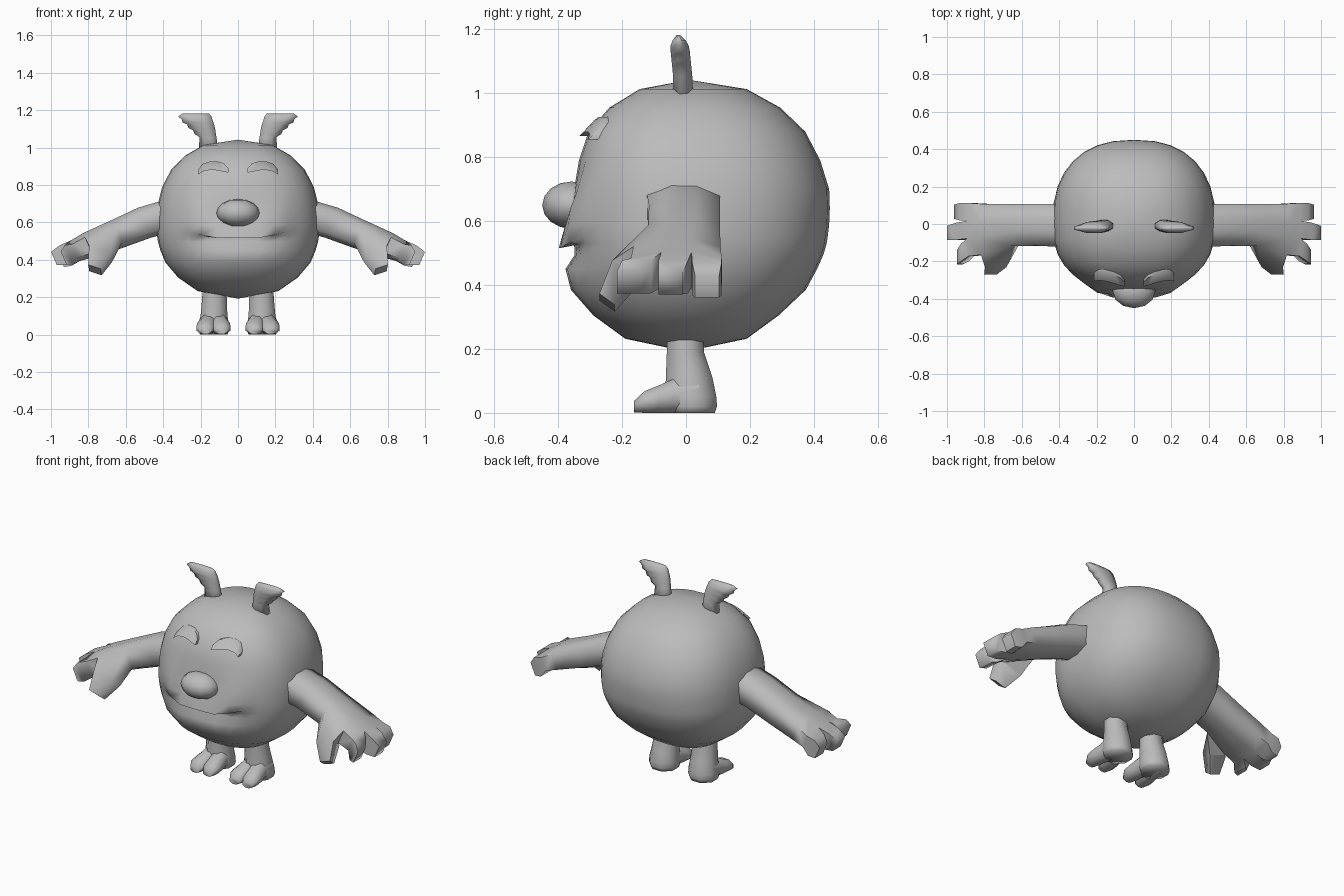
import bpy, bmesh, math
from mathutils import Vector

if "Cube" in bpy.data.objects:
    bpy.data.objects.remove(bpy.data.objects["Cube"])

GREY = bpy.data.materials.new("plain grey")
GREY.diffuse_color = (0.5, 0.5, 0.5, 1)
GREY.use_nodes = True
GREY.node_tree.nodes["Principled BSDF"].inputs["Base Color"].default_value = GREY.diffuse_color
E = 2.4  # roundness of the body cross-section (2 is an ellipse)


def finish(name, bm, mirror=False, angle=75):
    bmesh.ops.recalc_face_normals(bm, faces=bm.faces)
    me = bpy.data.meshes.new(name)
    bm.to_mesh(me)
    bm.free()
    me.materials.append(GREY)
    ob = bpy.data.objects.new(name, me)
    bpy.context.collection.objects.link(ob)
    bpy.ops.object.select_all(action='DESELECT')
    ob.select_set(True)
    bpy.context.view_layer.objects.active = ob
    bpy.ops.object.shade_smooth_by_angle(angle=math.radians(angle))
    if mirror:
        ob.modifiers.new("mirror", 'MIRROR')
    return ob


def skin(bm, rings, start=None):
    """Bridge consecutive closed rings of points, optionally from existing vertices."""
    vr = ([start] if start else []) + [[bm.verts.new(p) for p in r] for r in rings]
    n = len(vr[0])
    for a, b in zip(vr, vr[1:]):
        for i in range(n):
            j = (i + 1) % n
            bm.faces.new((a[i], a[j], b[j], b[i]))
    return vr


def loft(name, sections, u, v, n=8, angle=75):
    """Mirrored tube; sections are (x, y, z, half size along u, half size along v)."""
    u, v = Vector(u).normalized(), Vector(v).normalized()
    rings = []
    for x, y, z, a, b in sections:
        ts = [2 * math.pi * (i + 0.5) / n for i in range(n)]
        k = 1 / math.cos(math.pi / n)
        rings.append([Vector((x, y, z)) + u * a * k * math.cos(t) + v * b * k * math.sin(t) for t in ts])
    bm = bmesh.new()
    vr = skin(bm, rings)
    bm.faces.new(vr[0])
    bm.faces.new(vr[-1])
    return finish(name, bm, True, angle)


# Body: stacked rings (z, half width, back y, front y, mouth bump, mouth drop)
RINGS = [
    (0.232, 0.215, 0.190, -0.190, 0, 0),
    (0.305, 0.320, 0.290, -0.290, 0, 0),
    (0.385, 0.388, 0.375, -0.345, 0.015, 0),
    (0.450, 0.415, 0.410, -0.355, 0.022, 0),
    (0.495, 0.428, 0.430, -0.358, -0.010, 0),
    (0.530, 0.433, 0.440, -0.360, -0.010, 0.005),
    (0.550, 0.435, 0.443, -0.362, 0.036, 0.034),
    (0.590, 0.436, 0.448, -0.360, 0.020, 0.01),
    (0.640, 0.434, 0.450, -0.355, 0, 0),
    (0.700, 0.428, 0.448, -0.350, 0, 0),
    (0.790, 0.405, 0.420, -0.335, 0, 0),
    (0.880, 0.358, 0.373, -0.305, 0, 0),
    (0.955, 0.285, 0.295, -0.240, 0, 0),
    (1.013, 0.185, 0.190, -0.145, 0, 0),
]


def power(c):
    return math.copysign(abs(c) ** (2 / E), c)


def body_point(ring, t):
    z, rx, yb, yf, bump, drop = ring
    x = rx * power(math.cos(t))
    y = (yb if math.sin(t) > 0 else -yf) * power(math.sin(t))
    if math.sin(t) < 0:
        w = min(1, max(0, (0.24 - abs(x)) / 0.09))
        cheek = 0.03 * math.exp(-((abs(x) - 0.2) / 0.07) ** 2 - ((z - 0.63) / 0.07) ** 2)
        y -= bump * w + cheek
        z -= drop * w
    return (x, y, z)


bm = bmesh.new()
N = 32
vr = skin(bm, [[body_point(r, 2 * math.pi * i / N) for i in range(N)] for r in RINGS])
for ring, pole in ((vr[0], (0, 0, 0.192)), (vr[-1], (0, 0.01, 1.042))):
    p = bm.verts.new(pole)
    for i in range(N):
        bm.faces.new((ring[i], ring[(i + 1) % N], p))
finish("body", bm, angle=50)

# Nose
bm = bmesh.new()
bmesh.ops.create_uvsphere(bm, u_segments=12, v_segments=8, radius=1)
for p in bm.verts:
    p.co = Vector((p.co.x * 0.115, p.co.y * 0.092 - 0.358, p.co.z * 0.074 + 0.65))
finish("nose", bm)

# Brows: thin arched pads following the forehead
bm = bmesh.new()
rings = []
for x, lo, hi in ((0.052, 0.866, 0.890), (0.075, 0.870, 0.915), (0.11, 0.878, 0.926),
                  (0.15, 0.880, 0.926), (0.19, 0.872, 0.912), (0.215, 0.855, 0.880)):
    def skin_y(z):
        rx = 0.358 - (z - 0.88) * 0.97
        return (-0.305 + (z - 0.88) * 0.85) * (1 - (x / rx) ** E) ** (1 / E)
    rings.append([(x, skin_y(lo) - 0.018, lo), (x, skin_y(hi) - 0.016, hi),
                  (x, skin_y(hi) + 0.012, hi), (x, skin_y(lo) + 0.012, lo)])
vr = skin(bm, rings)
bm.faces.new(vr[0])
bm.faces.new(vr[-1])
finish("brow", bm, True, 50)

# Ears: flat upright blades with a ragged outer edge (z, inner x, outer x, half thickness)
EAR = ((0.96, 0.105, 0.212, 0.032), (1.055, 0.115, 0.205, 0.030), (1.072, 0.118, 0.232, 0.030),
       (1.092, 0.121, 0.240, 0.030), (1.104, 0.123, 0.265, 0.030), (1.124, 0.128, 0.272, 0.030),
       (1.134, 0.131, 0.297, 0.030), (1.150, 0.137, 0.300, 0.028), (1.166, 0.141, 0.321, 0.020),
       (1.182, 0.155, 0.296, 0.006))
loft("ear", [((a + b) / 2, -0.008 - 0.1 * max(0, z - 1.03), z, (b - a) / 2, h) for z, a, b, h in EAR],
     (1, 0, 0), (0, 1, 0), angle=100)

# Arm: eight-point sections (x, z, front y, back y, half thickness) ending in a palm
UP = Vector((0.4, 0, 0.92))
ARM = ((0.38, 0.632, -0.122, 0.107, 0.088), (0.50, 0.598, -0.116, 0.106, 0.087),
       (0.64, 0.540, -0.118, 0.106, 0.080), (0.80, 0.478, -0.165, 0.108, 0.070),
       (0.87, 0.448, -0.172, 0.112, 0.060))
bm = bmesh.new()
rings = []
for x, z, y0, y1, h in ARM:
    row = [(y0 + (y1 - y0) * i / 3, h * (1.0 if i in (1, 2) else 0.65)) for i in range(4)]
    top = [Vector((x, y, z)) + UP * t for y, t in row]
    rings.append(top + [Vector((x, y, z)) - UP * t for y, t in reversed(row)])
vr = skin(bm, rings)
bm.faces.new(vr[0])


def limb(start, a, b, sections):
    """Grow a four-sided finger from four vertices; sections are (centre, half a, half b)."""
    a, b = Vector(a), Vector(b)
    rings = [[Vector(c) - a * p + b * q, Vector(c) + a * p + b * q,
              Vector(c) + a * p - b * q, Vector(c) - a * p - b * q] for c, p, q in sections]
    bm.faces.new(skin(bm, rings, start)[-1])


# Three fingers fan out of the palm edge
end = vr[-1]
for i, (x, y, z) in enumerate(((0.932, -0.178, 0.408), (0.984, -0.048, 0.406), (0.946, 0.066, 0.396))):
    quad = [end[i], end[i + 1], end[6 - i], end[7 - i]]
    base = sum((p.co for p in quad), Vector()) / 4
    tip = Vector((x, y, z))
    limb(quad, (0, 1, 0), UP, ((base.lerp(tip, 0.55), 0.046, 0.056), (tip, 0.038, 0.038)))

# Thumb grows from the front edge of the palm
quad = [vr[2][0], vr[3][0], vr[3][7], vr[2][7]]
side = next(f for f in bm.faces if set(f.verts) == set(quad))
bm.faces.remove(side)
limb(quad, (0.92, 0, 0.3), (0.1, -0.8, 0.58),
     (((0.735, -0.195, 0.432), 0.062, 0.045), ((0.765, -0.247, 0.345), 0.036, 0.030)))
finish("arm_and_hand", bm, True, 75)

# Leg with heel
loft("leg", [(0.125, -0.003, 0.25, 0.064, 0.057), (0.126, -0.002, 0.19, 0.066, 0.058),
             (0.128, 0.010, 0.11, 0.071, 0.073), (0.130, 0.015, 0.05, 0.080, 0.080),
             (0.130, 0.018, 0.02, 0.080, 0.079), (0.130, 0.018, 0.0, 0.074, 0.072)],
     (1, 0, 0), (0, 1, 0))

# Two broad rounded toes per foot
for name, x, d in (("inner_toe", 0.100, -0.012), ("outer_toe", 0.160, 0.014)):
    loft(name, [(x, 0.04, 0.060, 0.045, 0.060), (x, -0.04, 0.053, 0.048, 0.053),
                (x + d * 0.6, -0.085, 0.043, 0.050, 0.043), (x + d, -0.13, 0.034, 0.047, 0.034),
                (x + d, -0.162, 0.020, 0.030, 0.018)],
         (1, 0, 0), (0, 0, 1))
